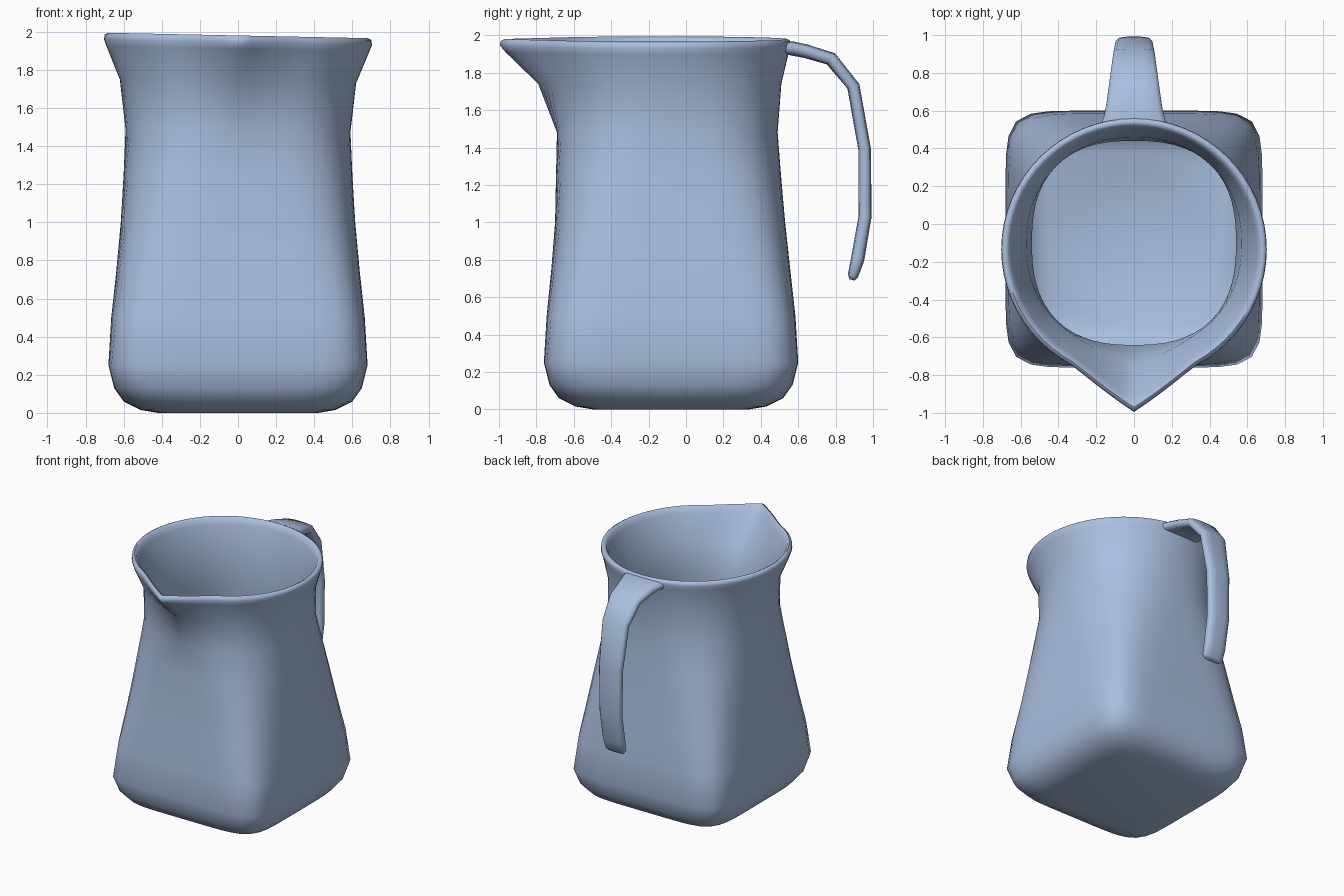
import bpy
import bmesh
import math
from mathutils import Vector

cube = bpy.data.objects.get("Cube")
if cube:
    bpy.data.objects.remove(cube)

SEGMENTS = 64
WALL = 0.05

blue = bpy.data.materials.new("pale_blue_glaze")
blue.use_nodes = True
blue.diffuse_color = (0.40, 0.52, 0.74, 1)
blue.node_tree.nodes["Principled BSDF"].inputs["Base Color"].default_value = blue.diffuse_color


def body_ring(z, width, front, back, power, spout=0.0):
    """Rounded-square section, pulled forward into a pointed spout."""
    mid, depth = (front + back) / 2, (back - front) / 2
    points = []
    for i in range(SEGMENTS):
        a = math.tau * i / SEGMENTS
        c, s = math.cos(a), math.sin(a)
        r = (abs(c) ** power + abs(s) ** power) ** (-1 / power)
        x, y = width * r * c, mid + depth * r * s
        if s < 0:
            y -= spout * max(0, 1 - abs(x) / 0.33) ** 1.3
        tilt = -0.021 * x * max(0, z - 1)
        points.append(Vector((x, y, z + tilt)))
    return points


def handle_ring(center, normal, half_width, half_thick):
    """Flat strap section with rounded edges."""
    ring = []
    for i in range(16):
        a = math.tau * i / 16
        c, s = math.cos(a), math.sin(a)
        r = (c ** 4 + s ** 4) ** -0.25
        ring.append(center + Vector((half_width * r * c, 0, 0)) + normal * (half_thick * r * s))
    return ring


def loft(name, rings, angle):
    """Skin a list of rings, closing both ends."""
    bm = bmesh.new()
    loops = [[bm.verts.new(p) for p in ring] for ring in rings]
    for a, b in zip(loops, loops[1:]):
        for i in range(len(a)):
            j = (i + 1) % len(a)
            bm.faces.new((a[i], a[j], b[j], b[i]))
    bm.faces.new(loops[0])
    bm.faces.new(loops[-1])
    bmesh.ops.recalc_face_normals(bm, faces=bm.faces[:])
    mesh = bpy.data.meshes.new(name)
    bm.to_mesh(mesh)
    bm.free()
    mesh.materials.append(blue)
    obj = bpy.data.objects.new(name, mesh)
    bpy.context.collection.objects.link(obj)
    bpy.ops.object.select_all(action="DESELECT")
    obj.select_set(True)
    bpy.context.view_layer.objects.active = obj
    bpy.ops.object.shade_smooth_by_angle(angle=math.radians(angle))
    return obj


# Jug body: height, half width, front, back, squareness, spout
foot = [
    (0.0, 0.42, -0.50, 0.34, 5),
    (0.015, 0.51, -0.59, 0.43, 5.5),
    (0.06, 0.60, -0.68, 0.52, 6),
    (0.13, 0.65, -0.73, 0.57, 7),
]
walls = [
    (0.25, 0.68, -0.76, 0.60, 8),
    (0.50, 0.665, -0.745, 0.585, 6.5),
    (0.75, 0.638, -0.72, 0.557, 5),
    (1.00, 0.615, -0.70, 0.53, 4),
    (1.25, 0.60, -0.695, 0.508, 3.1),
    (1.48, 0.59, -0.69, 0.49, 2.5),
    (1.74, 0.62, -0.72, 0.51, 2.15, 0.07),
]
lip = [
    (1.91, 0.69, -0.82, 0.55, 2, 0.145),
    (1.945, 0.703, -0.83, 0.56, 2, 0.165),
    (1.97, 0.70, -0.826, 0.558, 2, 0.165),
    (1.98, 0.682, -0.81, 0.54, 2, 0.16),
    (1.97, 0.664, -0.795, 0.522, 2, 0.155),
    (1.93, 0.648, -0.78, 0.508, 2, 0.14),
]


def inset(section):
    z, width, front, back, *shape = section
    return (max(z, WALL), width - WALL, front + WALL, back - WALL, *shape)


inner = [inset(s) for s in reversed(walls)]
floor = [(0.11, 0.58, -0.66, 0.50, 7), (WALL, 0.46, -0.54, 0.38, 5)]
loft("jug_body", [body_ring(*s) for s in foot + walls + lip + inner + floor], 60)

# Strap handle: y, z, half width, half thickness
strap = [
    (0.535, 1.932, 0.172, 0.034),
    (0.575, 1.928, 0.158, 0.038),
    (0.64, 1.915, 0.146, 0.037),
    (0.775, 1.874, 0.127, 0.037),
    (0.895, 1.727, 0.110, 0.034),
    (0.955, 1.39, 0.098, 0.034),
    (0.957, 1.03, 0.092, 0.035),
    (0.917, 0.80, 0.090, 0.036),
    (0.893, 0.715, 0.086, 0.028),
    (0.888, 0.692, 0.070, 0.014),
]
centers = [Vector((0, y, z)) for y, z, w, t in strap]
rings = []
for k, (y, z, w, t) in enumerate(strap):
    along = centers[min(k + 1, len(strap) - 1)] - centers[max(k - 1, 0)]
    normal = Vector((0, -along.z, along.y)).normalized()
    rings.append(handle_ring(centers[k], normal, w, t))
loft("strap_handle", rings, 60)
